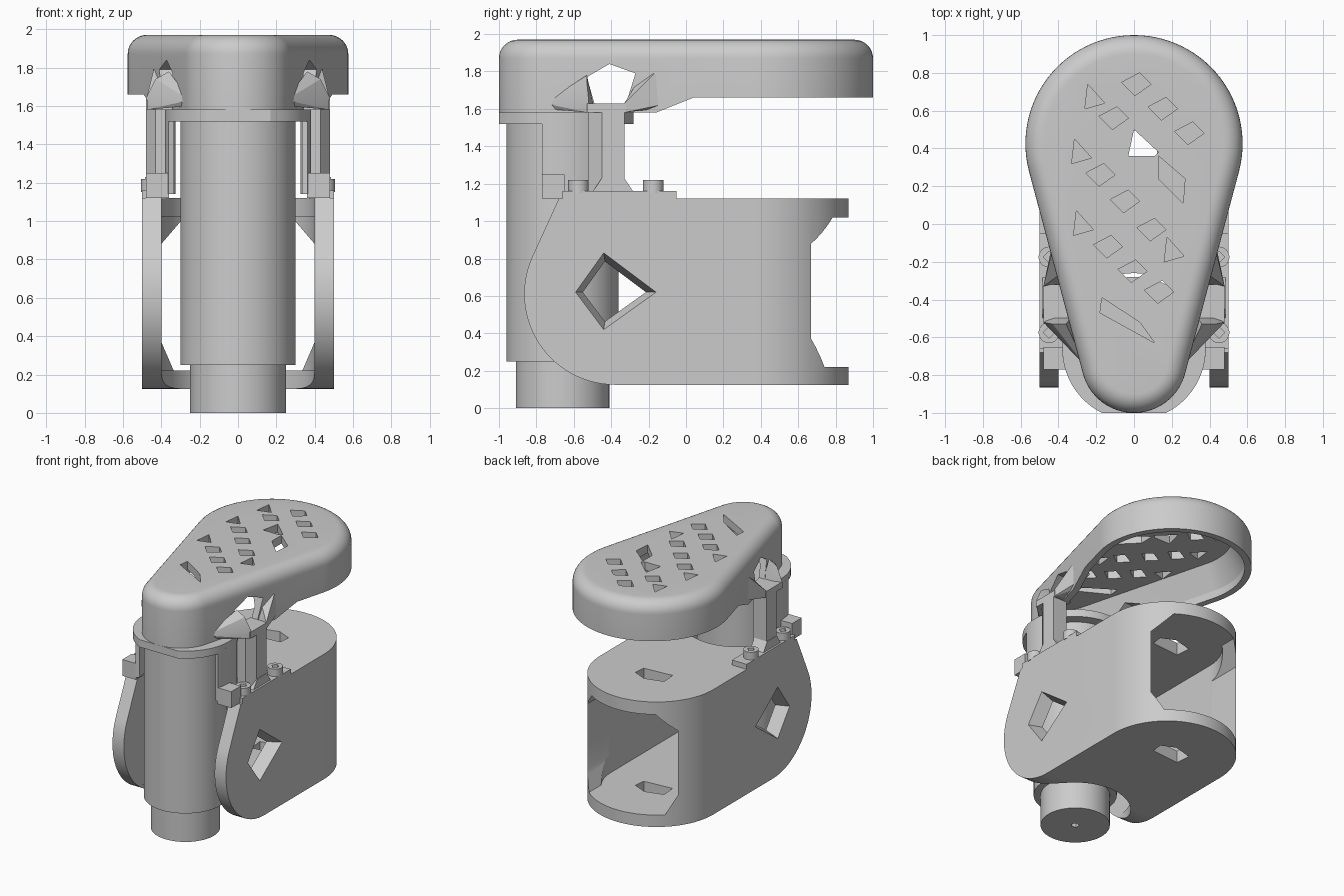
import bpy, bmesh
from math import sin, cos, pi, radians, asin, sqrt

if "Cube" in bpy.data.objects:
    bpy.data.objects.remove(bpy.data.objects["Cube"])


def finish(bm, name):
    bmesh.ops.recalc_face_normals(bm, faces=bm.faces[:])
    me = bpy.data.meshes.new(name)
    bm.to_mesh(me)
    bm.free()
    ob = bpy.data.objects.new(name, me)
    bpy.context.collection.objects.link(ob)
    return ob


def loft(name, rings):
    bm = bmesh.new()
    vs = [[bm.verts.new(p) for p in r] for r in rings]
    n = len(vs[0])
    for a, b in zip(vs, vs[1:]):
        for i in range(n):
            bm.faces.new((a[i], a[(i + 1) % n], b[(i + 1) % n], b[i]))
    bm.faces.new(vs[0])
    bm.faces.new(vs[-1])
    return finish(bm, name)


def prism(name, pts, axis, lo, hi):
    put = {'x': lambda p, t: (t, p[0], p[1]), 'y': lambda p, t: (p[0], t, p[1]),
           'z': lambda p, t: (p[0], p[1], t)}[axis]
    return loft(name, [[put(p, t) for p in pts] for t in (lo, hi)])


def hull(name, pts):
    bm = bmesh.new()
    for p in pts:
        bm.verts.new(p)
    bmesh.ops.convex_hull(bm, input=bm.verts[:])
    return finish(bm, name)


def arc(cx, cy, r, a0, a1, n):
    return [(cx + r * cos(radians(a0 + (a1 - a0) * i / n)),
             cy + r * sin(radians(a0 + (a1 - a0) * i / n))) for i in range(n + 1)]


def circle(cx, cy, r, n=64):
    return arc(cx, cy, r, 0, 360, n)[:-1]


def box(name, x0, x1, y0, y1, z0, z1):
    return prism(name, [(x0, y0), (x1, y0), (x1, y1), (x0, y1)], 'z', z0, z1)


def boolean(ob, cutter, op='DIFFERENCE'):
    m = ob.modifiers.new('bool', 'BOOLEAN')
    m.object, m.operation, m.solver = cutter, op, 'EXACT'
    bpy.context.view_layer.objects.active = ob
    bpy.ops.object.modifier_apply(modifier=m.name)
    bpy.data.objects.remove(cutter)


def teardrop(inset, z):
    a = math_tilt
    pts = arc(0, 0.425, 0.575 - inset, -a, 180 + a, 56) + arc(0, -0.72, 0.28 - inset, 180 + a, 360 - a, 32)
    return [(x, y, z) for x, y in pts]


math_tilt = asin(0.295 / 1.145) * 180 / pi

# Upper cap: hollow rounded teardrop
cap = loft("cap", [teardrop(0, 1.58)] +
           [teardrop(0.1 - 0.1 * cos(t * pi / 16), 1.87 + 0.1 * sin(t * pi / 16)) for t in range(8)] +
           [teardrop(0.1, 1.97)])
boolean(cap, loft("cut", [teardrop(0.05, 1.5), teardrop(0.05, 1.72), teardrop(0.14, 1.905)]))
boolean(cap, prism("cut", [(-0.16, 1.5), (-0.16, 1.58), (0.04, 1.66), (1.2, 1.66), (1.2, 1.5)], 'x', -1, 1))

# Cap vents
quad = [(-0.075, 0.01), (0.02, 0.06), (0.08, 0.0), (-0.005, -0.06)]
tri = [(-0.05, -0.06), (-0.035, 0.07), (0.055, -0.03)]
vents = [(quad, (0.01, 0.74), (0.15, 0.61), (-0.11, 0.56), (0.29, 0.48), (-0.18, 0.26),
          (-0.05, 0.12), (0.09, -0.03), (-0.14, -0.12), (-0.01, -0.25), (0.13, -0.36)),
         (tri, (-0.21, 0.67), (-0.28, 0.38), (-0.27, 0.0), (0.21, -0.14)),
         ([(0, 0.12), (0.13, 0), (0.11, -0.02), (-0.03, -0.02)], (0, 0.38)),
         ([(-0.07, 0.12), (0.07, 0), (0.06, -0.13), (-0.07, 0)], (0.2, 0.24)),
         ([(-0.12, 0.11), (-0.13, 0.03), (0.16, -0.13), (0.08, -0.02)], (-0.05, -0.5))]
for shape, *places in vents:
    for cx, cy in places:
        boolean(cap, prism("cut", [(cx + x, cy + y) for x, y in shape], 'z', 1.8, 2.1))
port = [(-0.53, 1.77), (-0.41, 1.84), (-0.27, 1.79), (-0.32, 1.63), (-0.49, 1.63)]
boolean(cap, prism("cut", port, 'x', -1, 1))

# Column and foot
prism("column", circle(0, -0.66, 0.3), 'z', 0.25, 1.54)
foot = prism("foot", circle(0, -0.66, 0.25), 'z', 0, 0.26)
boolean(foot, prism("cut", circle(0, -0.66, 0.03, 5), 'z', -0.1, 0.04))

# Collar under the cap, flattened at the front
a = 90 - asin(sqrt(0.38 ** 2 - 0.34 ** 2) / 0.38) * 180 / pi
prism("collar", arc(0, -0.66, 0.38, -a, 180 + a, 56), 'z', 1.52, 1.58)

# Lower housing: side profile cut to a rounded plan, then hollowed
side = arc(-0.38, 0.61, 0.485, 270, 155, 28) + [(-0.68, 1.12), (1, 1.12), (1, 0.125)]
housing = prism("housing", side, 'x', -0.5, 0.5)
boolean(housing, prism("cut", [(-0.5, -1.2)] + [(0.5, -1.2)] + arc(0, 0.37, 0.5, 0, 180, 40), 'z', 0, 2), 'INTERSECT')
boolean(housing, prism("cut", [(-0.4, -1.3), (0.4, -1.3)] + arc(0, 0.37, 0.4, 0, 180, 40), 'z', 0.22, 1.02))
half = [(0.335, 0.22), (0.4, 0.37), (0.4, 0.88), (0.28, 1.02)]
boolean(housing, prism("cut", half + [(-x, z) for x, z in reversed(half)], 'y', 0.4, 1.2))
boolean(housing, prism("cut", [(-0.4, -1.3), (0.4, -1.3)] + arc(0, -0.66, 0.4, 0, 180, 32), 'z', 0, 2))
slot = [(-0.13, 0.46), (0.02, 0.5), (0.13, 0.45), (0.12, 0.36), (-0.12, 0.34)]
boolean(housing, prism("cut", slot, 'z', 0, 2))
diamond = [(-0.59, 0.62), (-0.44, 0.83), (-0.16, 0.62), (-0.44, 0.42)]
for s in (-1, 1):
    boolean(housing, loft("cut", [
        [(s * x, -0.41 + (y + 0.41) * k, 0.62 + (z - 0.62) * k) for y, z in diamond]
        for x, k in ((0.38, 0.74), (0.5, 1), (0.52, 1.02))]))

# Side brackets joining housing to cap, built on the right then mirrored
right = []
right.append(box("bracket_flange", 0.37, 0.5, -0.66, -0.05, 1.115, 1.16))
right.append(box("bracket_toe", 0.36, 0.48, -0.77, -0.65, 1.12, 1.25))
right.append(prism("collar_wall", arc(0, -0.66, 0.38, -17, 22, 10) + arc(0, -0.66, 0.35, 22, -17, 10), 'z', 1.14, 1.54))
right.append(prism("bracket_post", [(0.36, -0.52), (0.43, -0.52), (0.48, -0.45), (0.48, -0.33), (0.36, -0.33)],
                   'z', 1.14, 1.6))
right.append(hull("post_base", [(x, y, z) for z, e in ((1.155, 0.05), (1.23, 0))
                                for x in (0.37, 0.485) for y in (-0.45 - e, -0.33 + e)]))
right.append(box("bracket_head", 0.33, 0.48, -0.53, -0.32, 1.58, 1.63))
right.append(hull("front_wing", [(0.48, -0.52, 1.58), (0.48, -0.52, 1.64), (0.43, -0.53, 1.74), (0.36, -0.53, 1.78),
                                 (0.25, -0.76, 1.63), (0.25, -0.74, 1.6), (0.33, -0.49, 1.6), (0.42, -0.49, 1.6)]))
right.append(hull("rear_wing", [(0.48, -0.33, 1.58), (0.48, -0.33, 1.63), (0.44, -0.17, 1.79), (0.41, -0.17, 1.6),
                                (0.37, -0.25, 1.76), (0.38, -0.32, 1.59), (0.41, 0.0, 1.65), (0.38, -0.3, 1.65)]))
for y in (-0.575, -0.175):
    bolt = prism("bolt", circle(0.45, y, 0.055, 32), 'z', 1.15, 1.22)
    boolean(bolt, prism("cut", circle(0.45, y, 0.03, 4), 'z', 1.185, 1.3))
    right.append(bolt)
for ob in right:
    m = ob.modifiers.new("mirror", 'MIRROR')
    m.use_mirror_merge = False

# Smooth round surfaces, keep edges crisp
bpy.ops.object.select_all(action='SELECT')
bpy.context.view_layer.objects.active = cap
bpy.ops.object.shade_smooth_by_angle(angle=radians(25))
